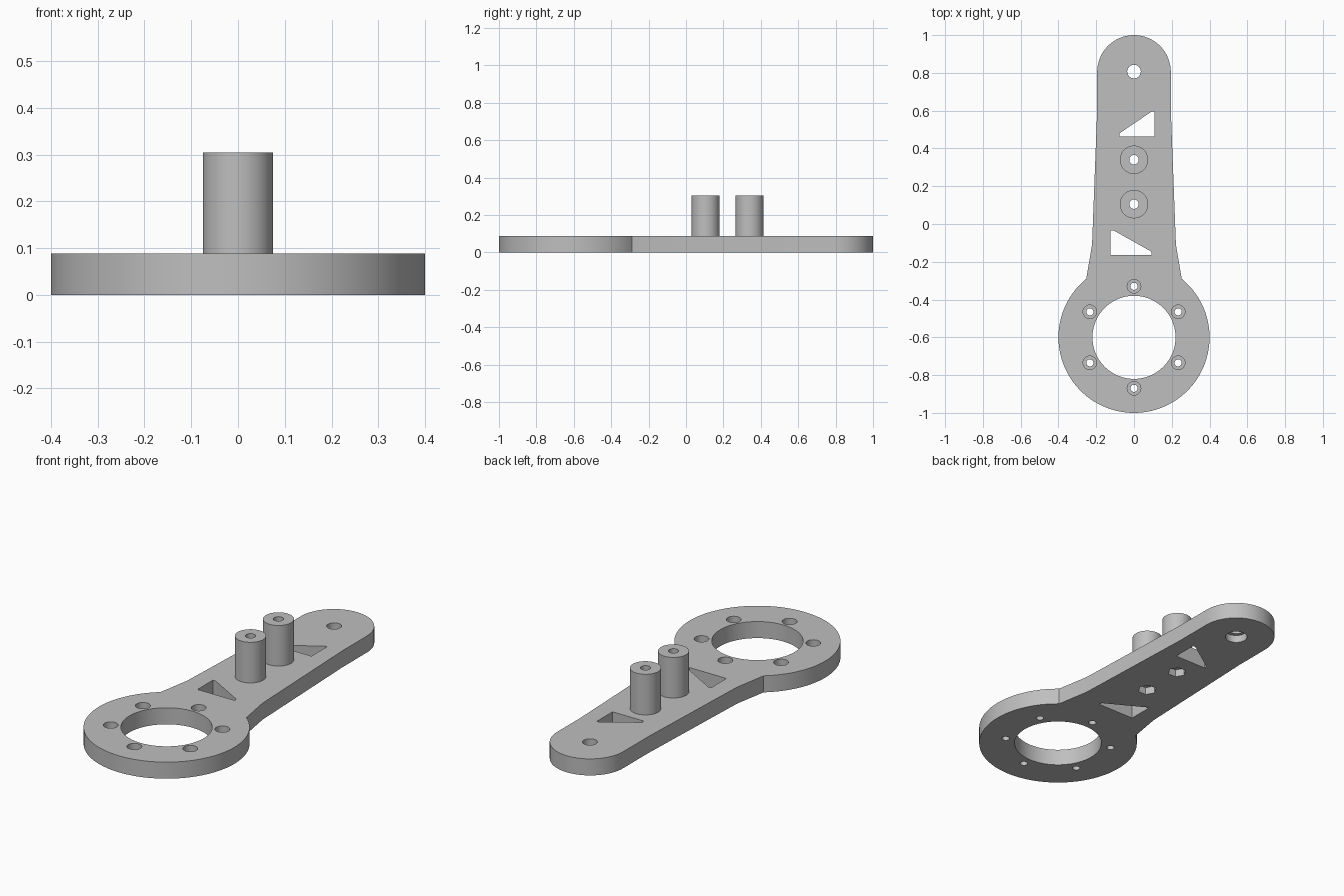
import bpy
import bmesh
from math import sin, cos, pi, radians

if "Cube" in bpy.data.objects:
    bpy.data.objects.remove(bpy.data.objects["Cube"])

PLATE_H, PEG_H = 0.088, 0.304
RING_Y, TIP_Y = -0.6, 0.807
PEG_YS = (0.105, 0.34)

grey = bpy.data.materials.new("plain grey")
grey.use_nodes = True
grey.diffuse_color = (0.52, 0.52, 0.52, 1)
grey.node_tree.nodes["Principled BSDF"].inputs["Base Color"].default_value = grey.diffuse_color


def arc(cx, cy, r, start, end, n):
    """Points along an arc, angles in degrees, both ends included."""
    angles = [radians(start + (end - start) * i / n) for i in range(n + 1)]
    return [(cx + r * cos(a), cy + r * sin(a)) for a in angles]


def circle(cx, cy, r, n=48):
    return arc(cx, cy, r, 0, 360, n)[:-1]


def prism(name, outline, z0, z1):
    """Extrude a counter-clockwise outline from z0 to z1."""
    bm = bmesh.new()
    face = bm.faces.new([bm.verts.new((x, y, z0)) for x, y in outline])
    extruded = bmesh.ops.extrude_face_region(bm, geom=[face])["geom"]
    for v in extruded:
        if isinstance(v, bmesh.types.BMVert):
            v.co.z = z1
    bmesh.ops.recalc_face_normals(bm, faces=bm.faces)
    mesh = bpy.data.meshes.new(name)
    bm.to_mesh(mesh)
    bm.free()
    mesh.materials.append(grey)
    obj = bpy.data.objects.new(name, mesh)
    bpy.context.collection.objects.link(obj)
    return obj


def combine(target, tool, operation):
    """Apply one boolean and discard the tool."""
    mod = target.modifiers.new(operation, "BOOLEAN")
    mod.operation, mod.solver, mod.object = operation, "EXACT", tool
    deps = bpy.context.evaluated_depsgraph_get()
    mesh = bpy.data.meshes.new_from_object(target.evaluated_get(deps))
    target.modifiers.clear()
    target.data = mesh
    bpy.data.objects.remove(tool)


def cut(target, outline, z0=-0.1, z1=0.5):
    combine(target, prism("cutter", outline, z0, z1), "DIFFERENCE")


# Plate outline: round tip, tapering neck, large ring
neck = [(-0.195, 0.6), (-0.222, -0.11)]
outline = arc(0, 0.805, 0.195, 0, 180, 32) + neck
outline += arc(0, RING_Y, 0.4, 129.2, 410.8, 80)
outline += [(-x, y) for x, y in reversed(neck)]
arm = prism("arm_plate", outline, 0, PLATE_H)

# Pegs standing on the neck
for y in PEG_YS:
    combine(arm, prism("peg", circle(0, y, 0.075), 0.04, PEG_H), "UNION")

# Big ring opening
cut(arm, circle(0, RING_Y, 0.22, 80))

# Counterbored bolt holes around the ring
for i in range(6):
    a = pi / 2 + i * pi / 3
    x, y = 0.27 * cos(a), RING_Y + 0.27 * sin(a)
    cut(arm, circle(x, y, 0.019, 24))
    cut(arm, circle(x, y, 0.036, 32), 0.04)

# Peg bores with hexagonal nut pockets underneath
for y in PEG_YS:
    cut(arm, circle(0, y, 0.025, 32))
    cut(arm, circle(0, y, 0.047, 6), -0.1, 0.04)

# Tip hole with a wider recess underneath
cut(arm, circle(0, TIP_Y, 0.036, 32))
cut(arm, circle(0, TIP_Y, 0.055, 40), -0.1, 0.04)

# Triangular windows with clipped corners
cut(arm, [(-0.077, 0.463), (0.108, 0.463), (0.108, 0.595), (0.093, 0.595), (-0.077, 0.48)])
cut(arm, [(-0.124, -0.163), (0.093, -0.163), (0.093, -0.147), (-0.108, -0.034), (-0.124, -0.034)])

# Smooth the round walls, keep the rims crisp
bpy.ops.object.select_all(action="DESELECT")
arm.select_set(True)
bpy.context.view_layer.objects.active = arm
bpy.ops.object.shade_smooth_by_angle(angle=radians(30))
